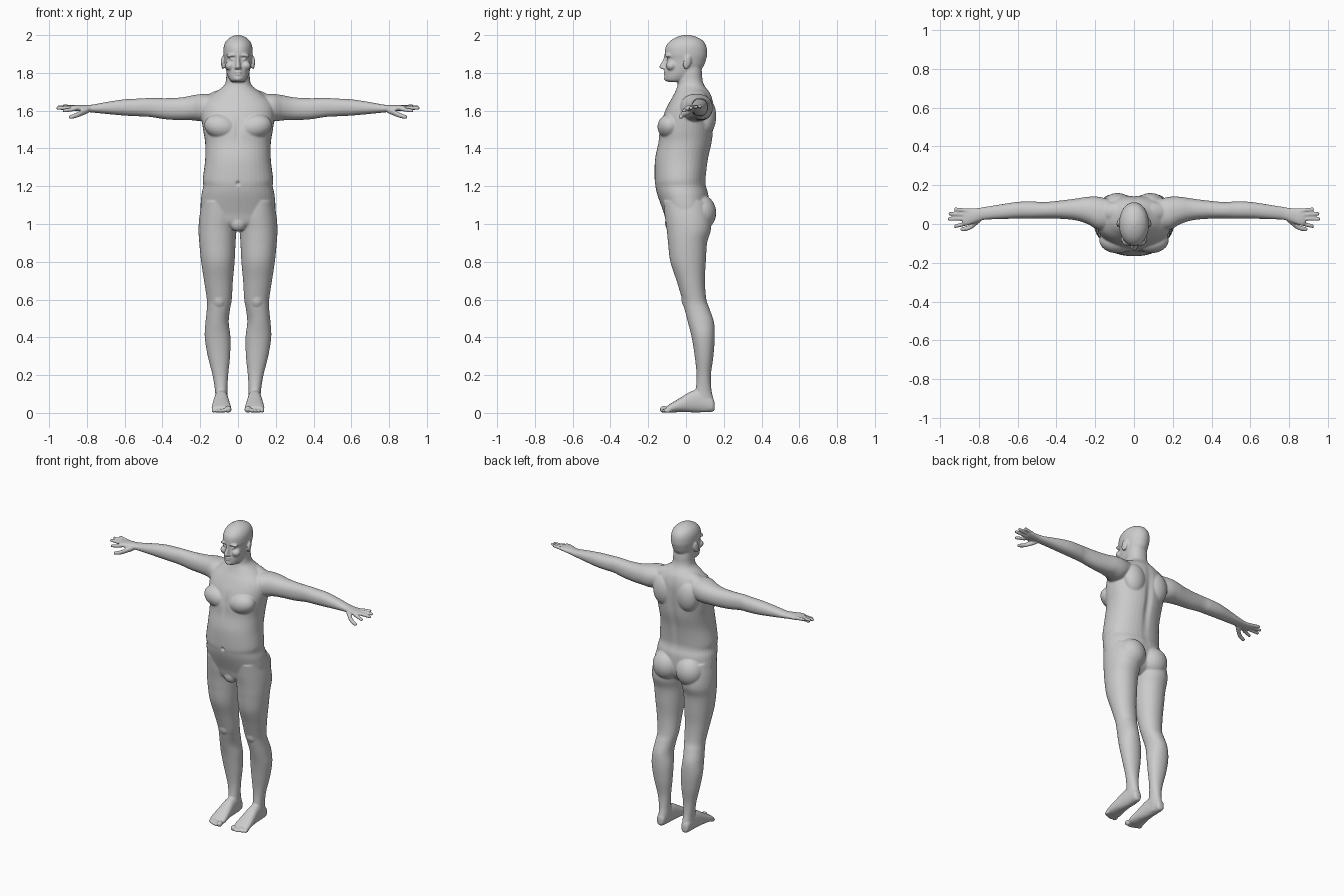
import bpy, bmesh, math
from mathutils import Vector, Matrix

bm = bmesh.new()
N = 40


def spline(rows, steps=6):
    """Smooth the section table with a Catmull-Rom curve."""
    out = []
    for i in range(len(rows) - 1):
        a, b, c, d = (rows[max(0, min(len(rows) - 1, i + k))] for k in (-1, 0, 1, 2))
        for s in range(steps):
            t = s / steps
            out.append([0.5 * (2 * q + (r - p) * t + (2 * p - 5 * q + 4 * r - w) * t * t
                               + (3 * q - p - 3 * r + w) * t ** 3)
                        for p, q, r, w in zip(a, b, c, d)])
    return out + [list(rows[-1])]


def loft(axis, rows, power=2.2):
    """Skin sections (t, a0, a1, b0, b1): position along axis and bounds on the other two."""
    rings = []
    for t, a0, a1, b0, b1 in spline(rows):
        ring = []
        for k in range(N):
            c, s = math.cos(math.tau * k / N), math.sin(math.tau * k / N)
            a = (a0 + a1) / 2 + (a1 - a0) / 2 * math.copysign(abs(c) ** (2 / power), c)
            b = (b0 + b1) / 2 + (b1 - b0) / 2 * math.copysign(abs(s) ** (2 / power), s)
            co = {'x': (t, a, b), 'y': (a, t, b), 'z': (a, b, t)}[axis]
            ring.append(bm.verts.new(co))
        rings.append(ring)
    for r, q in zip(rings, rings[1:]):
        for k in range(N):
            bm.faces.new((r[k], r[(k + 1) % N], q[(k + 1) % N], q[k]))
    bm.faces.new(rings[0][::-1])
    bm.faces.new(rings[-1])


def blob(loc, size, tilt=(0, 0, 0)):
    m = Matrix.Translation(loc)
    for ang, ax in zip(tilt, 'XYZ'):
        m = m @ Matrix.Rotation(math.radians(ang), 4, ax)
    bmesh.ops.create_uvsphere(bm, u_segments=24, v_segments=16, radius=1,
                              matrix=m @ Matrix.Diagonal((*size, 1)))


def digit(points):
    """Finger along x from (x, y, z, radius) points."""
    x, y, z, r = points[-1]
    pts = points + [(x + r * 0.6, y, z, r * 0.8), (x + r, y, z, r * 0.3)]
    loft('x', [(x, y - r, y + r, z - r, z + r) for x, y, z, r in pts], 2)


def central(rows, power=2.2):
    loft('z', [(z, -w, w, f, b) for z, w, f, b in rows], power)


# arm and palm
arm = [(.10, .05, 1.63, .07, .055), (.18, .055, 1.617, .085, .072), (.24, .07, 1.615, .07, .066),
       (.30, .075, 1.61, .056, .06), (.38, .074, 1.61, .047, .056), (.465, .071, 1.617, .042, .05),
       (.52, .072, 1.617, .044, .047), (.60, .071, 1.617, .043, .043), (.70, .062, 1.614, .037, .031),
       (.77, .055, 1.611, .033, .021), (.81, .046, 1.612, .036, .018), (.85, .038, 1.614, .043, .016),
       (.875, .036, 1.615, .043, .013), (.885, .036, 1.615, .035, .008)]
loft('x', [(x, y - ry, y + ry, z - rz, z + rz) for x, y, z, ry, rz in arm])

# fingers and thumb
for base, tip in [((.86, .004, 1.609), (.92, -.011, 1.60)), ((.87, .027, 1.615), (.952, .026, 1.614)),
                  ((.865, .048, 1.617), (.948, .053, 1.62)), ((.855, .068, 1.617), (.92, .076, 1.624))]:
    digit([(*base, .0115), (*tip, .0095)])
digit([(.79, .03, 1.605, .017), (.83, -.004, 1.587, .016), (.855, -.02, 1.576, .0135),
       (.885, -.027, 1.567, .011)])

# leg
loft('z', [(1.12, .03, .19, -.12, .11), (1.04, .004, .204, -.112, .13), (.97, .008, .209, -.102, .132),
           (.9, .013, .205, -.095, .112), (.8, .018, .195, -.083, .105), (.7, .027, .18, -.05, .1),
           (.6, .033, .165, -.02, .108), (.55, .042, .165, -.008, .125), (.48, .049, .172, .01, .148),
           (.4, .04, .176, .03, .152), (.3, .042, .16, .046, .145), (.2, .052, .135, .056, .132),
           (.12, .056, .122, .05, .135), (.06, .055, .119, .03, .147), (.012, .063, .112, .04, .135)], 2.1)

# foot and toes
loft('y', [(.152, .08, .1, .02, .05), (.14, .064, .116, .006, .08), (.08, .055, .122, .003, .12),
           (.03, .05, .127, .003, .115), (-.03, .042, .135, .004, .08), (-.08, .036, .14, .002, .05),
           (-.105, .042, .135, .004, .034)], 2.3)
for i, y in enumerate((-.118, -.119, -.114, -.107, -.097)):
    r = .018 if i == 0 else .0115 - i * .0004
    blob((.052 + i * .0185 + (.004 if i else 0), y, r + .001), (r, .021, r))

# buttock, chest muscle, shoulder blade, kneecap
blob((.085, .078, 1.06), (.09, .082, .095))
blob((.088, -.085, 1.515), (.092, .066, .066), (0, -12, 0))
blob((.085, .105, 1.57), (.075, .055, .1))
blob((.1, .012, .6), (.04, .036, .05))
# neck-to-shoulder slope
blob((.095, .06, 1.665), (.11, .055, .045), (0, 18, 0))

# ear, brow, cheek, eye
blob((.08, .006, 1.855), (.009, .021, .037), (-14, 0, 14))
blob((.03, -.094, 1.893), (.032, .018, .011), (0, 8, 0))
blob((.042, -.078, 1.838), (.026, .028, .025))
blob((.031, -.089, 1.873), (.013, .013, .011))
# nostril wing
blob((.011, -.117, 1.826), (.009, .013, .008))

# mirror the paired parts
dup = bmesh.ops.duplicate(bm, geom=bm.verts[:] + bm.edges[:] + bm.faces[:])['geom']
for v in dup:
    if isinstance(v, bmesh.types.BMVert):
        v.co.x *= -1

# torso and neck
central([(.965, .05, -.06, .06), (1.0, .15, -.1, .1), (1.06, .195, -.118, .12), (1.15, .194, -.15, .12),
         (1.2, .184, -.162, .107), (1.24, .186, -.166, .105), (1.34, .174, -.164, .118),
         (1.43, .174, -.147, .138), (1.5, .185, -.14, .145), (1.58, .195, -.118, .148),
         (1.64, .185, -.09, .145), (1.69, .13, -.062, .13), (1.73, .077, -.046, .1),
         (1.76, .064, -.042, .088), (1.8, .062, -.04, .085), (1.84, .06, -.03, .08)])
# pelvis front
blob((0, -.075, 1.005), (.045, .036, .045))

# head
central([(1.752, .03, -.09, -.02), (1.762, .043, -.11, .01), (1.79, .057, -.112, .05),
         (1.83, .067, -.109, .09), (1.87, .073, -.105, .106), (1.9, .077, -.112, .112),
         (1.94, .075, -.107, .108), (1.97, .062, -.083, .09), (1.99, .038, -.048, .056),
         (2.001, .01, -.01, .018)], 2.05)

# nose, lips, chin
central([(1.895, .007, -.115, -.09), (1.87, .009, -.122, -.09), (1.84, .013, -.139, -.09),
         (1.828, .013, -.142, -.09), (1.82, .008, -.13, -.09)], 2)
blob((0, -.107, 1.804), (.022, .013, .006))
blob((0, -.106, 1.793), (.019, .013, .006))
blob((0, -.1, 1.77), (.022, .017, .015))

bmesh.ops.recalc_face_normals(bm, faces=bm.faces[:])
mesh = bpy.data.meshes.new("human_body")
bm.to_mesh(mesh)
bm.free()
body = bpy.data.objects.new("human_body", mesh)
bpy.context.collection.objects.link(body)
bpy.context.view_layer.objects.active = body
body.select_set(True)

# fuse all parts into one skin
mod = body.modifiers.new("fuse", 'REMESH')
mod.mode = 'VOXEL'
mod.voxel_size = .005
bpy.ops.object.modifier_apply(modifier="fuse")
mod = body.modifiers.new("soften", 'SMOOTH')
mod.factor, mod.iterations = .5, 5
bpy.ops.object.modifier_apply(modifier="soften")

# sculpted hollows: eye sockets, mouth line, navel, spine groove (centre, spread, push in y)
dents = [((.031, -.105, 1.882), (.016, .03, .006), .006), ((-.031, -.105, 1.882), (.016, .03, .006), .006),
         ((0, -.115, 1.798), (.02, .02, .0035), .004), ((0, -.165, 1.215), (.009, .03, .01), .012),
         ((0, .14, 1.42), (.022, .06, .2), -.012), ((0, -.14, 1.5), (.016, .05, .06), .006)]
for v in body.data.vertices:
    for c, s, push in dents:
        d = sum(((p - q) / r) ** 2 for p, q, r in zip(v.co, c, s))
        if d < 8:
            v.co.y += push * math.exp(-d)

bpy.ops.object.shade_smooth()
